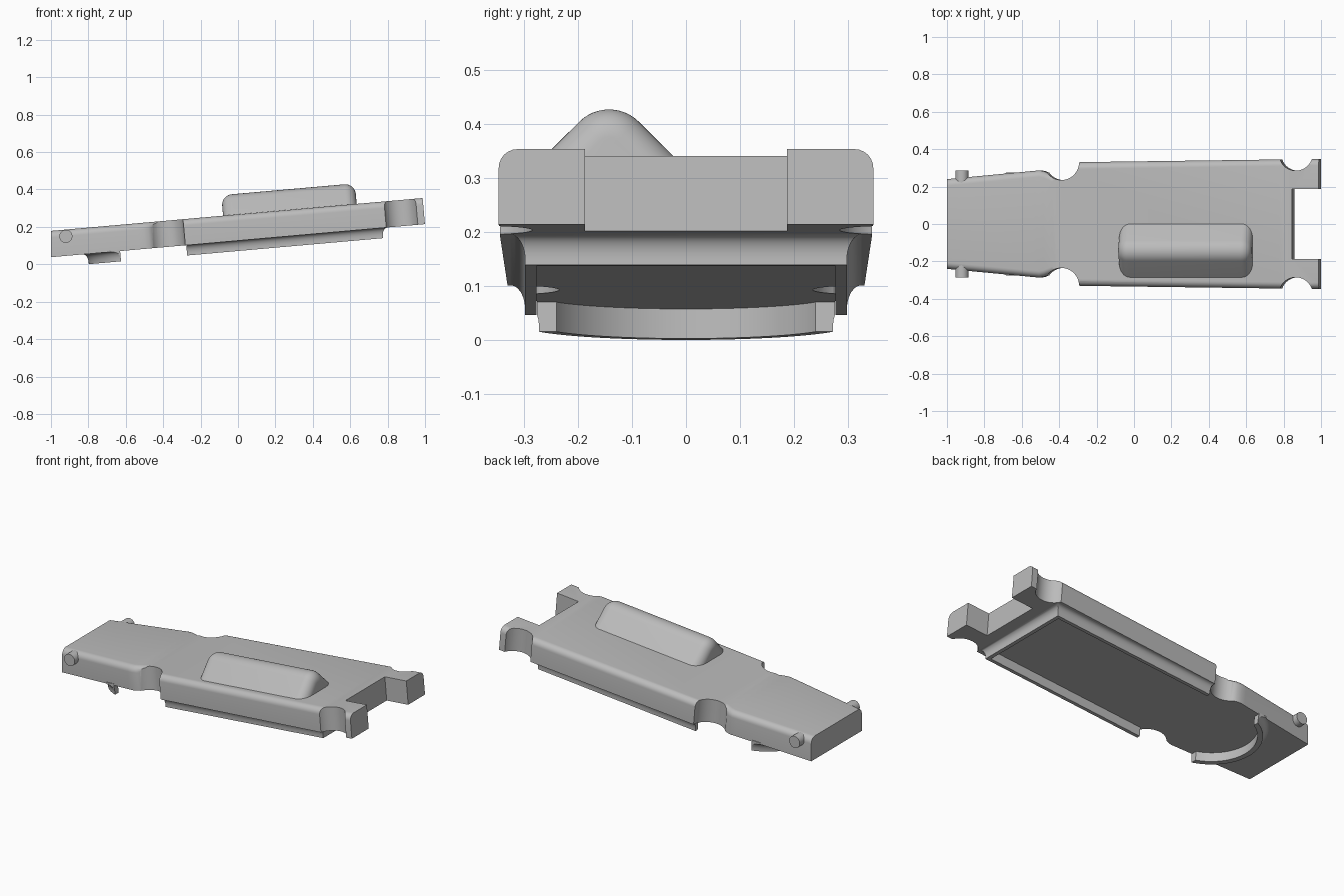
import bpy, bmesh, math
from mathutils import Matrix, Vector

if "Cube" in bpy.data.objects:
    bpy.data.objects.remove(bpy.data.objects["Cube"], do_unlink=True)

TILT = math.radians(5.05)
PLACE = Matrix.Translation((0, 0, 0.267)) @ Matrix.Rotation(-TILT, 4, 'Y')
THICK = 0.14      # plate thickness, plate top lies at local z = 0
LIP = -0.195      # local height of the lower lip edges

grey = bpy.data.materials.new("plain grey")
grey.use_nodes = True
grey.diffuse_color = (0.5, 0.5, 0.5, 1)
grey.node_tree.nodes["Principled BSDF"].inputs["Base Color"].default_value = (0.5, 0.5, 0.5, 1)


def make_object(name, bm):
    bmesh.ops.recalc_face_normals(bm, faces=bm.faces)
    mesh = bpy.data.meshes.new(name)
    bm.to_mesh(mesh)
    bm.free()
    mesh.materials.append(grey)
    obj = bpy.data.objects.new(name, mesh)
    bpy.context.collection.objects.link(obj)
    return obj


def loft(name, rings):
    """Skin a run of closed rings and cap both ends."""
    bm = bmesh.new()
    rows = [[bm.verts.new(p) for p in ring] for ring in rings]
    n = len(rows[0])
    for a, b in zip(rows, rows[1:]):
        for i in range(n):
            j = (i + 1) % n
            bm.faces.new((a[i], a[j], b[j], b[i]))
    bm.faces.new(rows[0])
    bm.faces.new(rows[-1])
    return make_object(name, bm)


def cylinder(name, radius, depth, centre, axis='Z', segments=32):
    bm = bmesh.new()
    turn = Matrix.Rotation(math.pi / 2, 4, 'X') if axis == 'Y' else Matrix()
    bmesh.ops.create_cone(bm, cap_ends=True, segments=segments, radius1=radius,
                          radius2=radius, depth=depth,
                          matrix=Matrix.Translation(centre) @ turn)
    return make_object(name, bm)


def finish(obj, angle=35):
    obj.data.transform(PLACE)
    bpy.ops.object.select_all(action='DESELECT')
    obj.select_set(True)
    bpy.context.view_layer.objects.active = obj
    bpy.ops.object.shade_smooth_by_angle(angle=math.radians(angle))


def cut(target, cutter):
    mod = target.modifiers.new("cut", 'BOOLEAN')
    mod.operation = 'DIFFERENCE'
    mod.solver = 'EXACT'
    mod.object = cutter
    bpy.context.view_layer.objects.active = target
    bpy.ops.object.modifier_apply(modifier=mod.name)
    bpy.data.objects.remove(cutter, do_unlink=True)


# Plate: rounded top edges, tapered towards the narrow end
def plate_ring(u, half, lean=0.0, r=0.035):
    side = [(half, -THICK)]
    for k in range(7):
        a = k * math.pi / 12
        side.append((half - r + r * math.cos(a), -r + r * math.sin(a)))
    outline = side + [(-y, z) for y, z in reversed(side)]
    return [(u + lean * z, y, z) for y, z in outline]


stations = [(-0.54, 0.284), (-0.51, 0.287), (-0.485, 0.282), (-0.44, 0.262),
            (-0.34, 0.33), (0.78, 0.345), (0.991, 0.347)]
plate = loft("plate", [plate_ring(-1.004, 0.24, math.tan(TILT))]
             + [plate_ring(u, h) for u, h in stations])

# Round side notches and the open slot between the prongs
for s in (-1, 1):
    cut(plate, cylinder("notch_cutter", 0.095, 1, (-0.39, s * 0.33, 0), segments=48))
    cut(plate, cylinder("notch_cutter", 0.09, 1, (0.868, s * 0.375, 0), segments=48))
bm = bmesh.new()
bmesh.ops.create_cube(bm, size=1, matrix=Matrix.Translation((1.048, 0, 0))
                      @ Matrix.Diagonal((0.4, 0.374, 1, 1)))
cut(plate, make_object("slot_cutter", bm))
finish(plate)


# Raised ridge with rounded crest and rounded ends
def ridge_ring(u, radius, yc=-0.1425, zc=0.032, base=-0.02):
    reach = radius * math.sqrt(2) + zc - base
    pts = [(reach, base)]
    for k in range(13):
        a = math.radians(45 + 90 * k / 12)
        pts.append((radius * math.cos(a), zc + radius * math.sin(a)))
    pts.append((-reach, base))
    return [(u, yc + y, z) for y, z in pts]


crest, corner, start, end = 0.078, 0.056, -0.08, 0.637
steps = [(corner * (1 - math.cos(a)), corner * (1 - math.sin(a)))
         for a in [k * math.pi / 16 for k in range(9)]]
rings = [ridge_ring(start + t, crest - d) for t, d in steps]
rings += [ridge_ring(end - t, crest - d) for t, d in reversed(steps)]
finish(loft("top_ridge", rings))

# Cove profile shared by the lips: (outward offset, height)
cove = [(0.021, LIP)]
for k in range(7):
    a = k * math.pi / 12
    cove.append((0.048 - 0.027 * math.cos(a), -0.185 + 0.045 * math.sin(a)))
cove.append((0.048, -0.13))

# U-shaped lip under the wide half
profile = [(0, -0.13), (0, LIP)] + cove
corners = [(-0.29, -0.277, 0, -1), (0.74, -0.277, 1, -1),
           (0.74, 0.277, 1, 1), (-0.29, 0.277, 0, 1)]
finish(loft("underside_lip", [[(x + dx * o, y + dy * o, z) for o, z in profile]
                              for x, y, dx, dy in corners]))

# Curved lip under the narrow end, trimmed to the plate sides
rings = []
for k in range(49):
    a = math.radians(100 + 160 * k / 48)
    ring = []
    for o, z in [(-0.008, -0.13), (-0.008, LIP)] + cove:
        r = 0.28 + o
        ring.append((-0.517 + r * math.cos(a), r * math.sin(a), z))
    rings.append(ring)
arc = loft("curved_lip", rings)
bm = bmesh.new()
bm.from_mesh(arc.data)
for point, normal in (((-0.645, 0, 0), (1, 0, 0)), ((0, 0.276, 0), (0, 1, 0)),
                      ((0, -0.276, 0), (0, -1, 0))):
    res = bmesh.ops.bisect_plane(bm, geom=bm.verts[:] + bm.edges[:] + bm.faces[:],
                                 plane_co=Vector(point), plane_no=Vector(normal),
                                 clear_outer=True)
    edges = [e for e in res["geom_cut"] if isinstance(e, bmesh.types.BMEdge)]
    bmesh.ops.holes_fill(bm, edges=edges, sides=0)
bmesh.ops.recalc_face_normals(bm, faces=bm.faces)
bm.to_mesh(arc.data)
bm.free()
finish(arc)

# Pivot pegs
for s, side in ((-1, "right"), (1, "left")):
    finish(cylinder(side + "_pivot_peg", 0.035, 0.1, (-0.927, s * 0.235, -0.036), 'Y'))
